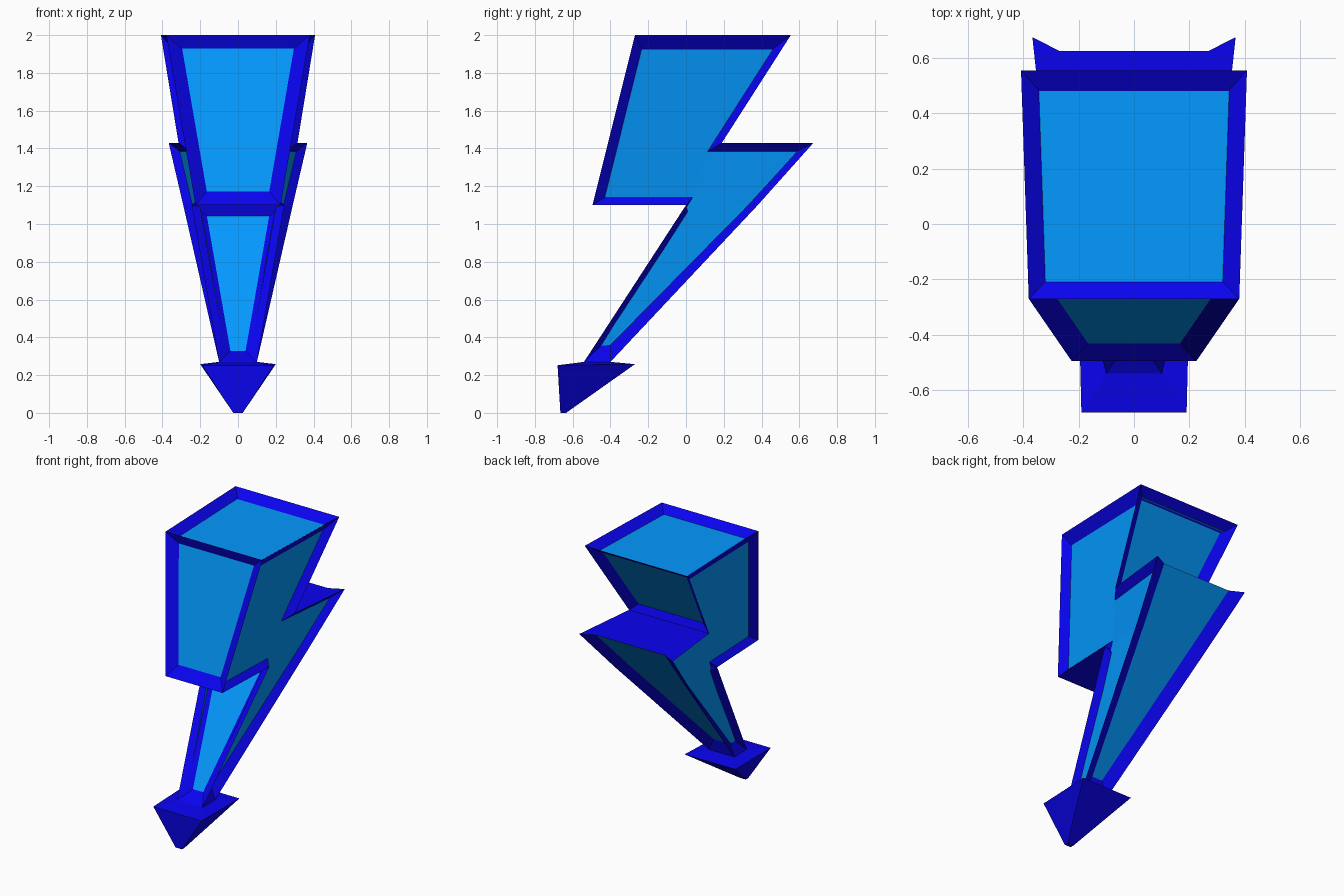
import bpy, bmesh
from mathutils import Vector

if "Cube" in bpy.data.objects:
    bpy.data.objects.remove(bpy.data.objects["Cube"])


def material(name, rgb):
    m = bpy.data.materials.new(name)
    m.diffuse_color = (*rgb, 1)
    m.use_nodes = True
    m.node_tree.nodes["Principled BSDF"].inputs["Base Color"].default_value = m.diffuse_color
    return m


DARK = material("deep_blue", (0.003, 0.001, 0.87))
LIGHT = material("light_blue", (0.001, 0.32, 1.0))
DEPTH = 0.045  # how far the light panels sink into the frame

# Bolt outline seen from the right: (y, z, half width)
A, B, C = (-0.27, 2.0, 0.38), (0.555, 2.0, 0.408), (0.19, 1.43, 0.315)
D, E, F = (0.675, 1.43, 0.367), (0.38, 1.1, 0.29), (-0.40, 0.27, 0.10)
G, H, I = (-0.54, 0.27, 0.10), (0.0, 1.1, 0.245), (-0.495, 1.1, 0.225)
OUTER = [A, B, C, D, E, F, G, H, I]
# Matching outline of the light side panel: (y, z)
INNER_YZ = [(-0.235, 1.925), (0.46, 1.925), (0.115, 1.385), (0.59, 1.385),
            (0.33, 1.1), (-0.40, 0.36), (-0.45, 0.355), (0.035, 1.14), (-0.43, 1.14)]
INNER = [(y, z, o[2] + 0.08 * (y - o[0]) + 0.14 * (z - o[1]) - DEPTH)
         for (y, z), o in zip(INNER_YZ, OUTER)]


def pt(p, side):
    return Vector((side * p[2], p[0], p[1]))


def face(bm, pts, mat=0):
    bm.faces.new([bm.verts.new(p) for p in pts]).material_index = mat


def strip(bm, p, q, mat=0):
    """Face spanning both sides between two outline points."""
    face(bm, [pt(p, -1), pt(p, 1), pt(q, 1), pt(q, -1)], mat)


def framed_strip(bm, p, q, t, margin, sink):
    """Strip between two outline points with a sunken light panel in a bevelled frame."""
    a, b = Vector(p), Vector(q)
    ends = [a.lerp(b, t), a.lerp(b, 1 - t)]
    for e in ends:
        e += Vector((*sink, -margin))
    strip(bm, ends[0], ends[1], 1)
    strip(bm, p, ends[0])
    strip(bm, ends[1], q)
    for s in (-1, 1):
        face(bm, [pt(p, s), pt(q, s), pt(ends[1], s), pt(ends[0], s)])


def finish(bm, name):
    bmesh.ops.remove_doubles(bm, verts=bm.verts, dist=0.0005)
    bmesh.ops.recalc_face_normals(bm, faces=bm.faces)
    me = bpy.data.meshes.new(name)
    bm.to_mesh(me)
    bm.free()
    me.materials.append(DARK)
    me.materials.append(LIGHT)
    ob = bpy.data.objects.new(name, me)
    bpy.context.collection.objects.link(ob)
    return ob


# Lightning bolt body
bm = bmesh.new()
n = len(OUTER)
for s in (-1, 1):
    for i in range(n):  # side frame
        j = (i + 1) % n
        face(bm, [pt(OUTER[i], s), pt(OUTER[j], s), pt(INNER[j], s), pt(INNER[i], s)])
    for idx in ((0, 1, 2, 7, 8), (2, 3, 4, 7), (7, 4, 5, 6)):  # side panel
        face(bm, [pt(INNER[k], s) for k in idx], 1)

framed_strip(bm, A, B, 0.073, 0.062, (0, -DEPTH))         # top
framed_strip(bm, I, A, 0.08, 0.072, (DEPTH, 0))           # upper front
framed_strip(bm, G, H, 0.07, 0.07, (DEPTH * 1.18, 0))     # lower front
framed_strip(bm, B, C, 0.09, 0.07, (-DEPTH * 1.18, 0))    # upper back
strip(bm, H, I)                                           # underside of front step

# Lower back panel runs up to the ledge, bent at its middle
back = [(0.625, 1.43, 0.27), (0.345, 1.125, 0.205), (-0.37, 0.37, 0.04)]
rim = [D, E, F]
for k in (0, 1):
    strip(bm, back[k], back[k + 1], 1)
    for s in (-1, 1):
        face(bm, [pt(rim[k], s), pt(rim[k + 1], s), pt(back[k + 1], s), pt(back[k], s)])
strip(bm, back[2], F)
# Ledge, notched between its two back corners
strip(bm, C, back[0])
for s in (-1, 1):
    face(bm, [pt(C, s), pt(D, s), pt(back[0], s)])
finish(bm, "bolt_body")

# Pointed tip: stacked rectangular rings
# (front half width, back half width, front y, back y, front z, back z)
bm = bmesh.new()
rings = [(0.10, 0.10, -0.54, -0.40, 0.27, 0.27),
         (0.19, 0.20, -0.68, -0.27, 0.252, 0.258),
         (0.025, 0.025, -0.665, -0.635, 0.0, 0.0)]
loops = [[(-wf, f, zf), (wf, f, zf), (wb, b, zb), (-wb, b, zb)]
         for wf, wb, f, b, zf, zb in rings]
for lo, hi in zip(loops, loops[1:]):
    for i in range(4):
        j = (i + 1) % 4
        face(bm, [lo[i], lo[j], hi[j], hi[i]])
face(bm, loops[0])
face(bm, loops[-1])
finish(bm, "arrow_tip")
